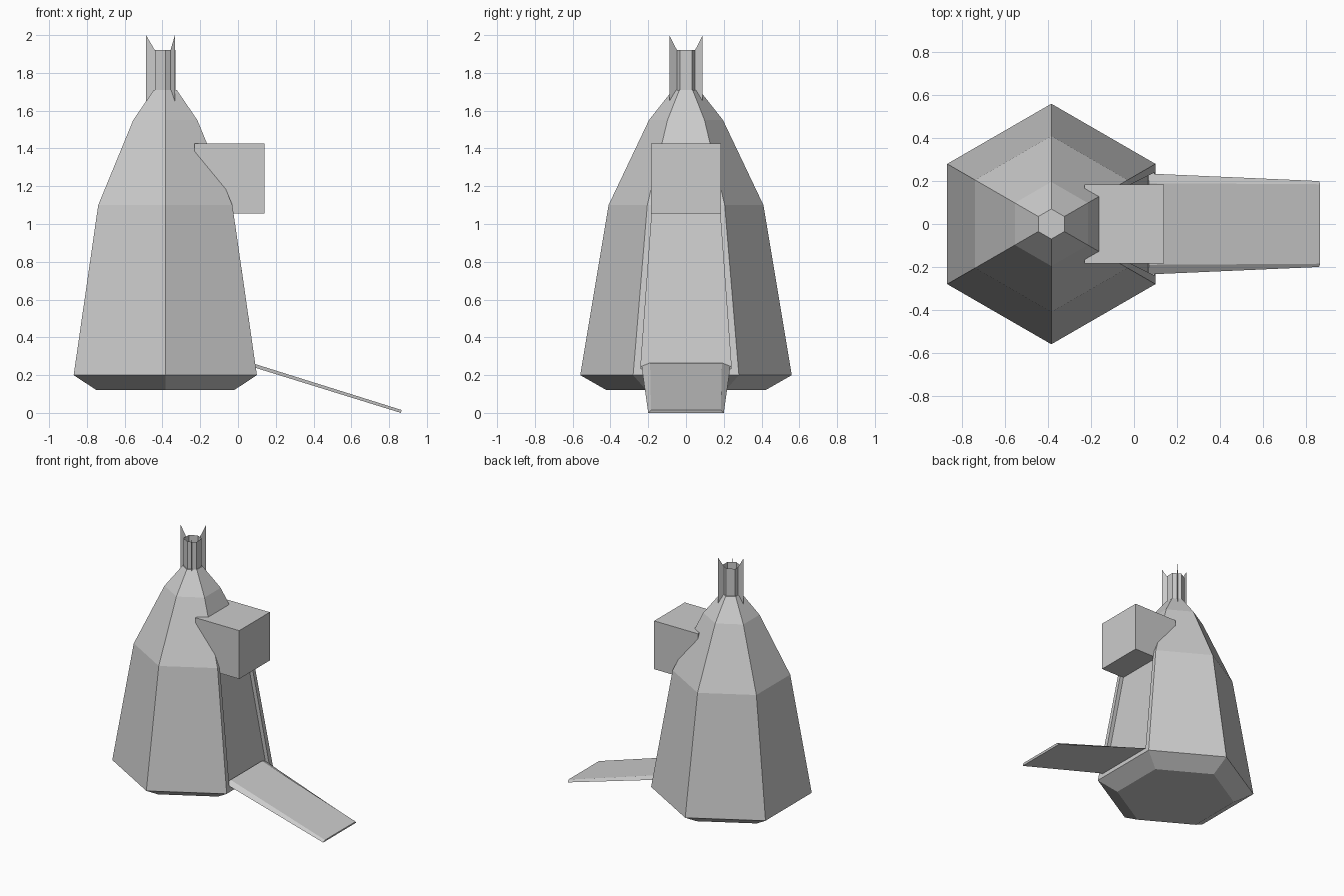
import bpy, bmesh
from math import sin, cos, radians

if "Cube" in bpy.data.objects:
    bpy.data.objects.remove(bpy.data.objects["Cube"])

CX = -0.385  # hexagonal tower axis


def finish(bm, name):
    bmesh.ops.recalc_face_normals(bm, faces=bm.faces)
    me = bpy.data.meshes.new(name)
    bm.to_mesh(me)
    bm.free()
    ob = bpy.data.objects.new(name, me)
    bpy.context.collection.objects.link(ob)
    return ob


def hex_ring(bm, r, z):
    angles = [radians(-30 + 60 * i) for i in range(6)]
    return [bm.verts.new((CX + r * cos(a), r * sin(a), z)) for a in angles]


def bridge(bm, a, b, skip=()):
    n = len(a)
    for i in range(n):
        if i not in skip:
            bm.faces.new((a[i], a[(i + 1) % n], b[(i + 1) % n], b[i]))


# Tower body, with the +x wall replaced by a recessed doorway
bm = bmesh.new()
profile = [(0.42, 0.12), (0.56, 0.20), (0.41, 1.10), (0.196, 1.55), (0.07, 1.71)]
rings = [hex_ring(bm, r, z) for r, z in profile]
for k in range(len(rings) - 1):
    bridge(bm, rings[k], rings[k + 1], skip=(0,) if k == 1 else ())
bm.faces.new(rings[0])
bm.faces.new(rings[-1])


def door_loop(depth):
    loop = []
    for y, z in ((-0.24, 0.235), (0.24, 0.235), (0.18, 1.06), (-0.18, 1.06)):
        x = 0.10 - (z - 0.20) * 0.13 / 0.90 - depth
        loop.append(bm.verts.new((x, y, z)))
    return loop


wall = [rings[1][0], rings[1][1], rings[2][1], rings[2][0]]
rim, back = door_loop(0), door_loop(0.03)
bridge(bm, wall, rim)
bridge(bm, rim, back)
bm.faces.new(back)
finish(bm, "tower_body")

# Open chimney tube
bm = bmesh.new()
bridge(bm, hex_ring(bm, 0.063, 1.70), hex_ring(bm, 0.063, 1.92))
finish(bm, "chimney")

# Three thin fins around the chimney
for n, deg in enumerate((60, 180, 300)):
    bm = bmesh.new()
    c, s = cos(radians(deg)), sin(radians(deg))
    outline = ((0.055, 1.71), (0.102, 1.65), (0.102, 2.0), (0.055, 1.92))
    bm.faces.new([bm.verts.new((CX + r * c, r * s, z)) for r, z in outline])
    finish(bm, f"chimney_fin_{n + 1}")

# Box above the doorway
bpy.ops.mesh.primitive_cube_add(size=0.37, location=(-0.045, 0, 1.24))
bpy.context.object.name = "porch_box"

# Lowered door ramp with chamfered sides
bm = bmesh.new()
under = [(0.065, 0.235, 0.247), (0.862, 0.20, 0.0)]
upper = [(0.07, 0.19, 0.265), (0.867, 0.185, 0.015)]


def ramp_loop(ends):
    (x0, w0, z0), (x1, w1, z1) = ends
    return [bm.verts.new(p) for p in ((x0, -w0, z0), (x1, -w1, z1),
                                      (x1, w1, z1), (x0, w0, z0))]


lo, hi = ramp_loop(under), ramp_loop(upper)
bridge(bm, lo, hi)
bm.faces.new(lo)
bm.faces.new(hi)
finish(bm, "door_ramp")
